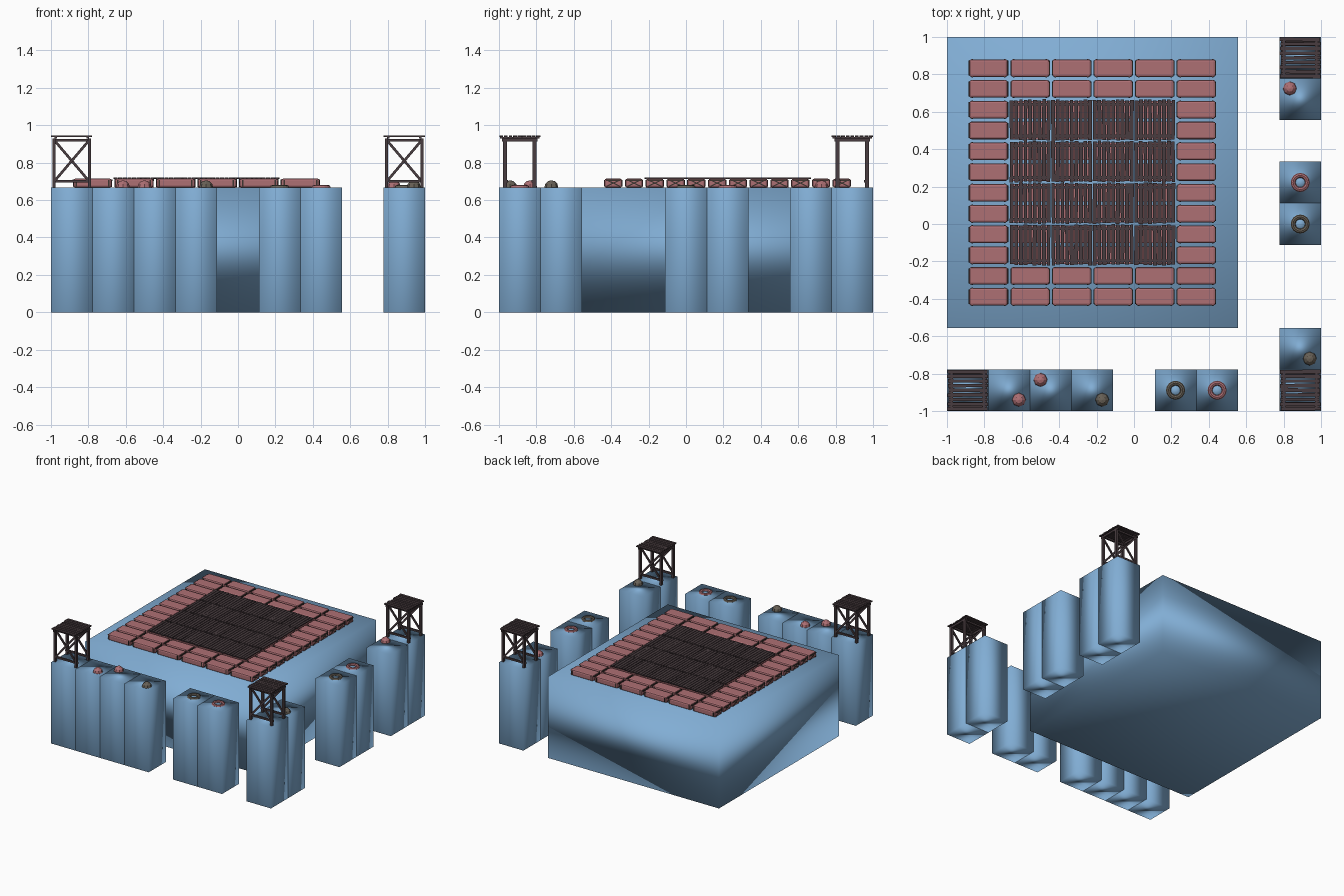
import bpy, bmesh, random
from math import pi, atan2, hypot
from mathutils import Matrix, Vector

random.seed(4)
if "Cube" in bpy.data.objects:
    bpy.data.objects.remove(bpy.data.objects["Cube"], do_unlink=True)

U = 2 / 9          # grid cell
TOP = 3 * U        # height of the blocks


def material(name, rgb):
    m = bpy.data.materials.new(name)
    m.use_nodes = True
    m.diffuse_color = (*rgb, 1)
    m.node_tree.nodes["Principled BSDF"].inputs["Base Color"].default_value = (*rgb, 1)
    return m


BLUE = material("pale blue", (0.22, 0.42, 0.66))
PINK = material("dusty pink", (0.42, 0.16, 0.175))
WOOD = material("dark wood", (0.065, 0.045, 0.05))
TRIM = material("dark trim", (0.045, 0.035, 0.03))
OLIVE = material("olive grey", (0.14, 0.12, 0.095))


def finish(name, bm, mats):
    mesh = bpy.data.meshes.new(name)
    bm.to_mesh(mesh)
    bm.free()
    for m in mats:
        mesh.materials.append(m)
    ob = bpy.data.objects.new(name, mesh)
    bpy.context.collection.objects.link(ob)
    return ob


def box(bm, centre, size, rot=None, index=0):
    mat = Matrix.Translation(centre) @ (rot or Matrix()) @ Matrix.Diagonal((*size, 1))
    verts = bmesh.ops.create_cube(bm, size=1, matrix=mat)["verts"]
    for f in {f for v in verts for f in v.link_faces}:
        f.material_index = index
    return verts


def block(name, x, y, w):
    """Softly shaded solid block standing on the ground."""
    bm = bmesh.new()
    box(bm, (x, y, TOP / 2), (w, w, TOP))
    for f in bm.faces:
        f.smooth = True
    ob = finish(name, bm, [BLUE])
    mod = ob.modifiers.new("soft normals", "WEIGHTED_NORMAL")
    mod.mode = "FACE_AREA"


# Ground blocks
block("main_block", -U, U, 7 * U)
for i in (-4, -3, -2, -1, 1, 2):
    block("front_pillar", i * U, -4 * U, U)
for j in (-4, -3, 0, 1, 3, 4):
    block("left_pillar", 4 * U, j * U, U)


def sack(bm, x, y):
    """Bevelled sack with dark end straps crossed over each end."""
    length, width, height = 0.206, 0.094, 0.048
    z = TOP + height / 2
    verts = box(bm, (x, y, z), (length, width, height))
    edges = {e for v in verts for e in v.link_edges}
    bmesh.ops.bevel(bm, geom=list(edges), offset=0.011, segments=2,
                    profile=0.5, affect="EDGES")
    for s in (-1, 1):
        end = x + s * (length / 2)
        for t in (-1, 1):
            rot = Matrix.Rotation(t * 0.45, 4, "X")
            box(bm, (end, y, z), (0.004, 0.08, 0.006), rot, 1)
            box(bm, (end - s * 0.016, y + t * width / 2, z), (0.008, 0.004, 0.034), None, 1)
        box(bm, (end, y, z + 0.015), (0.006, 0.08, 0.006), None, 1)


# Sacks: a ring around the deck and a layer beneath it
ring, core = bmesh.new(), bmesh.new()
for i in range(6):
    for j in range(12):
        inside = 1 <= i <= 4 and 2 <= j <= 9
        x, y = (i - 3.5) * U, (j - 3.5) * U / 2
        if inside:
            box(core, (x, y, TOP + 0.018), (0.206, 0.094, 0.036))
        else:
            sack(ring, x, y)
finish("sack_ring", ring, [PINK, TRIM])
finish("sacks_under_deck", core, [PINK])


def planks(bm, x, y, z, along_y):
    """Square tile of uneven planks laid over two cross battens."""
    count = 9
    pitch = U / count
    turn = Matrix.Rotation(pi / 2 if along_y else 0, 4, "Z")
    base = Matrix.Translation((x, y, z)) @ turn
    for k in range(count):
        off = (k - (count - 1) / 2) * pitch
        length = U - random.uniform(0.002, 0.014)
        centre = base @ Vector((random.uniform(-0.003, 0.003), off, 0.012))
        skew = Matrix.Rotation(random.uniform(-0.015, 0.015), 4, "Z")
        box(bm, centre, (length, random.uniform(0.017, 0.022), 0.008), turn @ skew)
    for s in (-1, 1):
        box(bm, base @ Vector((s * 0.085, 0, 0.004)), (0.014, U - 0.012, 0.008), turn)


# Central deck
deck = bmesh.new()
for i in range(4):
    for j in range(4):
        planks(deck, (i - 2.5) * U, (j - 0.5) * U, TOP + 0.038, True)
finish("plank_deck", deck, [WOOD])


def tower(name, x, y):
    """Open timber watch tower with crossed braces front and back."""
    bm = bmesh.new()
    z0, z1 = TOP, 0.928
    for sy in (-1, 1):
        py = y + sy * 0.078
        for sx in (-1, 1):
            box(bm, (x + sx * 0.095, py, (z0 + z1) / 2), (0.018, 0.022, z1 - z0))
        for z in (0.7, 0.92):
            box(bm, (x, py - sy * 0.008, z), (0.208, 0.014, 0.014))
        for t in (-1, 1):
            dx, dz = 0.18, 0.212
            rot = Matrix.Rotation(t * atan2(dz, dx), 4, "Y")
            box(bm, (x, py + t * 0.006, 0.81), (hypot(dx, dz), 0.01, 0.014), rot)
    for sx in (-1, 1):
        box(bm, (x + sx * 0.095, y, 0.92), (0.014, 0.19, 0.016))
    planks(bm, x, y, z1, False)
    finish(name, bm, [WOOD])


tower("front_right_tower", -4 * U, -4 * U)
tower("front_left_tower", 4 * U, -4 * U)
tower("back_left_tower", 4 * U, 4 * U)


# Half-sunk balls
for x, y, mat in ((-0.615, -0.94, PINK), (-0.5, -0.833, PINK), (0.833, 0.725, PINK),
                  (-0.17, -0.94, OLIVE), (0.94, -0.72, OLIVE)):
    bm = bmesh.new()
    bmesh.ops.create_uvsphere(bm, u_segments=8, v_segments=6, radius=0.037,
                              matrix=Matrix.Translation((x, y, TOP + 0.002)))
    finish("ball", bm, [mat])

# Half-sunk rings
for i, j, mat in ((4, 1, PINK), (4, 0, OLIVE), (1, -4, OLIVE), (2, -4, PINK)):
    bpy.ops.mesh.primitive_torus_add(location=(i * U, j * U, TOP + 0.001), major_segments=16,
                                     minor_segments=8, major_radius=0.038, minor_radius=0.013)
    bpy.context.object.name = "ring"
    bpy.context.object.data.materials.append(mat)
